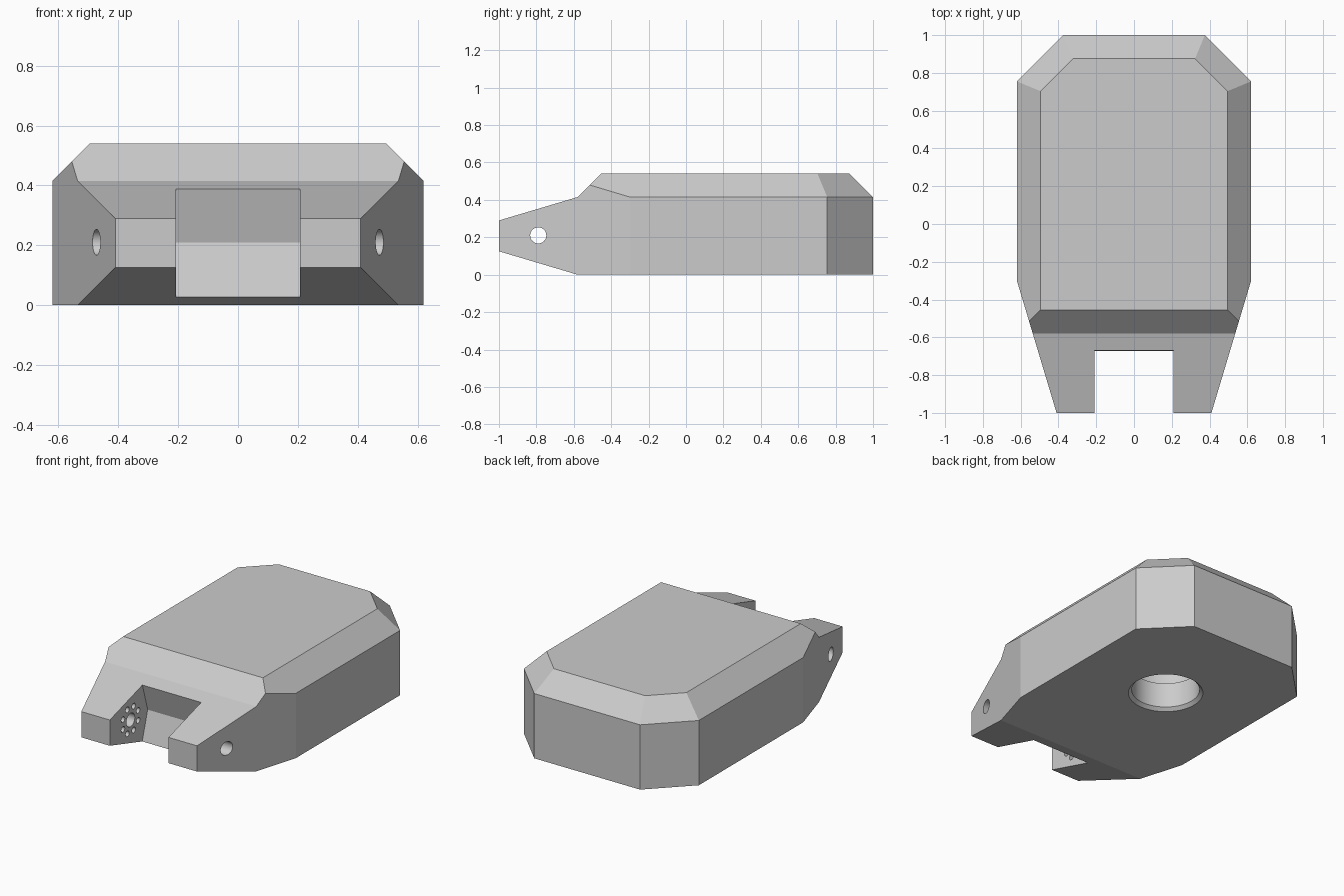
import bpy, bmesh, math
from mathutils import Vector, Matrix

cube = bpy.data.objects.get("Cube")
if cube:
    bpy.data.objects.remove(cube, do_unlink=True)

grey = bpy.data.materials.new("light grey")
grey.use_nodes = True
COLOUR = (0.6, 0.6, 0.6, 1)
grey.diffuse_color = COLOUR
grey.node_tree.nodes["Principled BSDF"].inputs["Base Color"].default_value = COLOUR


def to_object(bm, name):
    bmesh.ops.recalc_face_normals(bm, faces=bm.faces)
    mesh = bpy.data.meshes.new(name)
    bm.to_mesh(mesh)
    bm.free()
    mesh.materials.append(grey)
    obj = bpy.data.objects.new(name, mesh)
    bpy.context.collection.objects.link(obj)
    return obj


def side_prism(profile, half_width):
    """Extrude a (y, z) profile symmetrically along x."""
    bm = bmesh.new()
    face = bm.faces.new([bm.verts.new((-half_width, y, z)) for y, z in profile])
    new = bmesh.ops.extrude_face_region(bm, geom=[face])["geom"]
    verts = [v for v in new if isinstance(v, bmesh.types.BMVert)]
    bmesh.ops.translate(bm, verts=verts, vec=(2 * half_width, 0, 0))
    return bm


def slice_off(bm, point, normal):
    """Cut away everything beyond a plane and close the gap."""
    cut = bmesh.ops.bisect_plane(
        bm, geom=bm.verts[:] + bm.edges[:] + bm.faces[:], dist=1e-5,
        plane_co=point, plane_no=Vector(normal).normalized(), clear_outer=True)
    edges = [e for e in cut["geom_cut"]
             if isinstance(e, bmesh.types.BMEdge) and e.is_boundary]
    bmesh.ops.edgenet_fill(bm, edges=edges)


def cone_cutter(bottom, top, r_bottom, r_top, segments=64):
    """Round cutter between two points."""
    a, b = Vector(bottom), Vector(top)
    bm = bmesh.new()
    turn = (b - a).to_track_quat('Z', 'Y').to_matrix().to_4x4()
    bmesh.ops.create_cone(
        bm, cap_ends=True, segments=segments, radius1=r_bottom, radius2=r_top,
        depth=(b - a).length, matrix=Matrix.Translation((a + b) / 2) @ turn)
    return to_object(bm, "cutter")


def carve(obj, cutter):
    cutter.hide_render = True
    mod = obj.modifiers.new("carve", 'BOOLEAN')
    mod.operation = 'DIFFERENCE'
    mod.solver = 'EXACT'
    mod.object = cutter
    bpy.context.view_layer.objects.active = obj
    bpy.ops.object.modifier_apply(modifier=mod.name)
    bpy.data.objects.remove(cutter, do_unlink=True)


# Housing: side silhouette with a wedge nose, trimmed to plan
SHOULDER = 0.415
profile = [(-1, 0.125), (-0.58, 0), (1, 0), (1, SHOULDER), (0.875, 0.54),
           (-0.455, 0.54), (-0.58, SHOULDER), (-1, 0.29)]
bm = side_prism(profile, 0.75)
for s in (-1, 1):
    slice_off(bm, (s * 0.62, 0, SHOULDER), (s, 0, 1))        # side bevel
    slice_off(bm, (s * 0.375, 1, SHOULDER), (s, 1, math.sqrt(2)))  # corner bevel
    slice_off(bm, (s * 0.375, 1, 0), (s, 1, 0))              # rear corner
    slice_off(bm, (s * 0.62, 0, 0), (s, 0, 0))               # side wall
    slice_off(bm, (s * 0.62, -0.3, 0), (s, -0.3, 0))         # tapering cheek
housing = to_object(bm, "housing")

# Hinge slot with a shallow V-shaped back wall
slot = [(-1.2, -0.1), (-0.71, -0.1), (-0.617, 0.21), (-0.71, 0.52), (-1.2, 0.52)]
carve(housing, to_object(side_prism(slot, 0.208), "slot_cutter"))

# Hinge pin hole through both cheeks, with a ring of blind screw holes
PIN_Y, PIN_Z = -0.79, 0.21
carve(housing, cone_cutter((-1, PIN_Y, PIN_Z), (1, PIN_Y, PIN_Z), 0.043, 0.043, 48))
for s in (-1, 1):
    for i in range(8):
        angle = (i + 0.5) * math.tau / 8
        y = PIN_Y + 0.083 * math.cos(angle)
        z = PIN_Z + 0.083 * math.sin(angle)
        carve(housing, cone_cutter((s * 0.15, y, z), (s * 0.26, y, z), 0.018, 0.018, 32))

# Underside socket: chamfered mouth, bore and wider inner chamber
SOCKET_Y = 0.29
for z0, z1, r0, r1 in ((0.18, 0.35, 0.24, 0.24), (-0.1, 0.25, 0.2, 0.2),
                       (-0.02, 0.02, 0.24, 0.2)):
    carve(housing, cone_cutter((0, SOCKET_Y, z0), (0, SOCKET_Y, z1), r0, r1))

# Crisp flat panels, smooth round holes
bpy.ops.object.select_all(action='DESELECT')
housing.select_set(True)
bpy.context.view_layer.objects.active = housing
bpy.ops.object.shade_smooth_by_angle(angle=math.radians(12))
